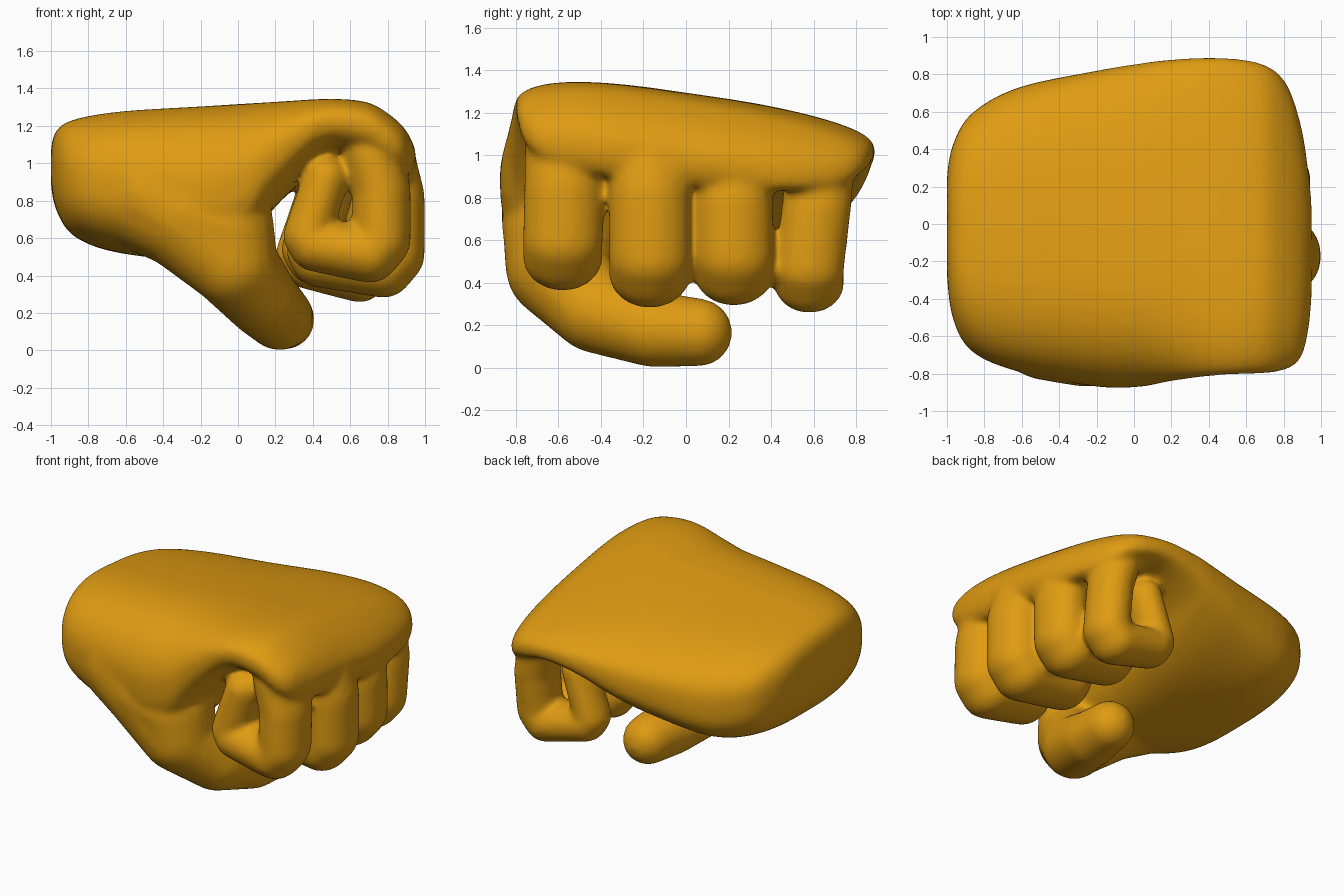
import bpy, bmesh, math

cube = bpy.data.objects.get("Cube")
if cube:
    bpy.data.objects.remove(cube, do_unlink=True)

skin = bpy.data.materials.new("golden_skin")
skin.use_nodes = True
color = (0.74, 0.33, 0.006, 1)
skin.diffuse_color = color
skin.node_tree.nodes["Principled BSDF"].inputs["Base Color"].default_value = color

bm = bmesh.new()


def limb(points, wide=1.0):
    """Chain of tapered capsules through (x, y, z, radius) points, widened in y."""
    for pair in zip(points, points[1:]):
        verts = []
        for x, y, z, r in pair:
            ball = bmesh.ops.create_uvsphere(bm, u_segments=20, v_segments=12, radius=r)["verts"]
            bmesh.ops.scale(bm, verts=ball, vec=(1, wide, 1))
            bmesh.ops.translate(bm, verts=ball, vec=(x, y, z))
            verts += ball
        faces = {f for v in verts for f in v.link_faces}
        bmesh.ops.delete(bm, geom=list(faces), context='FACES_ONLY')
        hull = bmesh.ops.convex_hull(bm, input=verts)
        inside = [v for v in hull["geom_interior"] if isinstance(v, bmesh.types.BMVert)]
        bmesh.ops.delete(bm, geom=inside, context='VERTS')


def blend(sections, steps=4):
    """Smooth curve through the sections."""
    ends = [sections[0]] + sections + [sections[-1]]
    out = []
    for a, b, c, d in zip(ends, ends[1:], ends[2:], ends[3:]):
        for k in range(steps):
            t = k / steps
            out.append([q + t * ((r - p) / 2 + t * (p - 2.5 * q + 2 * r - s / 2
                        + t * (1.5 * (q - r) + (s - p) / 2))) for p, q, r, s in zip(a, b, c, d)])
    return out + [sections[-1]]


def loft(sections, sides=48):
    """Rounded four-cornered sections along x: (x, y0, y1, top0, top1, bottom0, bottom1)."""
    rings = []
    for x, y0, y1, t0, t1, b0, b1 in sections:
        ring = []
        for i in range(sides):
            a = 2 * math.pi * i / sides
            c, s = math.cos(a), math.sin(a)
            # The upper thumb-side corner is rounder than the others
            power = 1.0 if c < 0 < s else 0.7
            u = 0.5 + 0.5 * math.copysign(abs(c) ** 0.7, c)
            v = 0.5 + 0.5 * math.copysign(abs(s) ** power, s)
            low, high = b0 + (b1 - b0) * u, t0 + (t1 - t0) * u
            ring.append(bm.verts.new((x, y0 + (y1 - y0) * u, low + (high - low) * v)))
        rings.append(ring)
    for r, q in zip(rings, rings[1:]):
        for i in range(sides):
            j = (i + 1) % sides
            bm.faces.new((r[i], r[j], q[j], q[i]))
    bm.faces.new(rings[0][::-1])
    bm.faces.new(rings[-1])


# Palm, from wrist to knuckles
loft(blend([
    (-1.0, -.28, .26, 1.10, 1.06, .88, .88),
    (-.97, -.50, .42, 1.21, 1.13, .74, .75),
    (-.87, -.68, .59, 1.28, 1.17, .60, .61),
    (-.62, -.79, .73, 1.34, 1.18, .50, .54),
    (-.20, -.87, .82, 1.38, 1.18, .39, .64),
    (.04, -.87, .86, 1.40, 1.18, .47, .73),
    (.20, -.84, .88, 1.41, 1.17, .74, .81),
    (.45, -.81, .89, 1.42, 1.15, 1.04, .88),
    (.68, -.80, .86, 1.41, 1.12, 1.02, .84),
    (.81, -.78, .76, 1.34, 1.06, .94, .79),
    (.89, -.72, .54, 1.25, 1.03, .93, .80),
    (.93, -.58, .30, 1.16, 1.02, .96, .86),
    (.95, -.40, .12, 1.09, 1.00, 1.0, .93),
]))

# Ball of the thumb, then the thumb folded underneath
limb([(-.45, -.50, .85, .34), (-.28, -.56, .74, .31), (-.06, -.61, .66, .255), (-.03, -.61, .47, .24),
      (.13, -.43, .27, .20), (.22, -.15, .18, .18), (.25, .06, .165, .16)])
limb([(-.28, -.56, .74, .31), (-.03, -.61, .47, .24)])

# Curled fingers: knuckle y, lower y, radius, outer x, bottom z, knuckle z, tip x
for ky, y, r, out, low, top, tip in [
    (-.57, -.58, .158, .925, .36, 1.05, .37),
    (-.17, -.17, .162, 1.0, .28, 1.02, .39),
    (.22, .225, .158, .945, .29, .98, .36),
    (.63, .58, .138, .85, .255, .95, .31),
]:
    limb([(out - r - .05, ky, top, r), (out - r, (ky * 2 + y) / 3, top - .2, r),
          (out - r, y, low + r + .07, r), (out - r - .06, y, low + r, r),
          (tip + .04, y, low + .20, r * .88), (tip, y, low + .25, r * .82),
          (tip + .1, y, low + .56, r * .78)], 1.2)

bmesh.ops.recalc_face_normals(bm, faces=bm.faces)
mesh = bpy.data.meshes.new("fist")
bm.to_mesh(mesh)
bm.free()
fist = bpy.data.objects.new("fist", mesh)
bpy.context.collection.objects.link(fist)
mesh.materials.append(skin)

# Fuse all parts into one soft skin
fuse = fist.modifiers.new("fuse", 'REMESH')
fuse.mode = 'VOXEL'
fuse.voxel_size = 0.018
fuse.use_smooth_shade = True
soften = fist.modifiers.new("soften", 'SMOOTH')
soften.factor = 0.5
soften.iterations = 16
